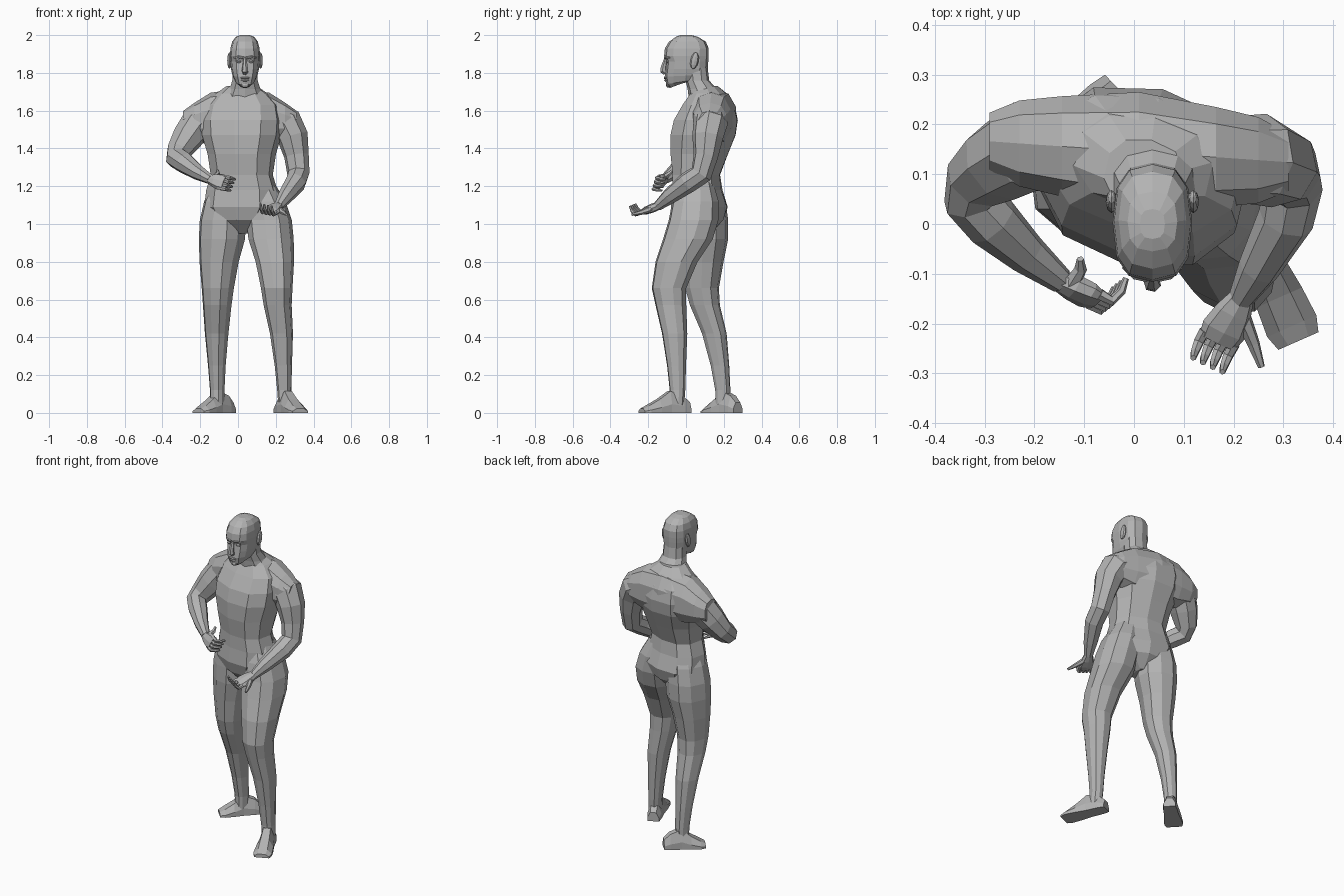
import bpy, bmesh, math
from mathutils import Vector, Matrix

if "Cube" in bpy.data.objects:
    bpy.data.objects.remove(bpy.data.objects["Cube"], do_unlink=True)

skin = bpy.data.materials.new("plain grey")
skin.use_nodes = True
grey = (0.45, 0.45, 0.45, 1)
skin.diffuse_color = grey
skin.node_tree.nodes["Principled BSDF"].inputs["Base Color"].default_value = grey


def finish(name, bm):
    bmesh.ops.recalc_face_normals(bm, faces=bm.faces)
    mesh = bpy.data.meshes.new(name)
    bm.to_mesh(mesh)
    bm.free()
    mesh.materials.append(skin)
    obj = bpy.data.objects.new(name, mesh)
    bpy.context.collection.objects.link(obj)
    return obj


def loft(name, rings):
    """Skin a list of equal point rings and cap both ends."""
    bm = bmesh.new()
    loops = [[bm.verts.new(point) for point in ring] for ring in rings]
    count = len(loops[0])
    for lower, upper in zip(loops, loops[1:]):
        for i in range(count):
            j = (i + 1) % count
            bm.faces.new((lower[i], lower[j], upper[j], upper[i]))
    bm.faces.new(loops[0])
    bm.faces.new(loops[-1])
    return finish(name, bm)


def soft(value, power):
    return math.copysign(abs(value) ** power, value)


def level_ring(centre, width, depth, yaw=0, count=10, power=0.85):
    """Flat rounded ring, turned about the vertical by yaw degrees."""
    turn = Matrix.Rotation(math.radians(yaw), 3, 'Z')
    ring = []
    for i in range(count):
        angle = math.tau * i / count
        point = Vector((width * soft(math.sin(angle), power), -depth * soft(math.cos(angle), power), 0))
        ring.append(turn @ point + Vector(centre))
    return ring


def tube(name, path, radii, count=8):
    """Limb along a path of points, with a twist-free frame."""
    points = [Vector(p) for p in path]
    last = len(points) - 1
    old, side, rings = None, None, []
    for i, (centre, radius) in enumerate(zip(points, radii)):
        ahead = (points[min(i + 1, last)] - points[max(i - 1, 0)]).normalized()
        side = ahead.orthogonal().normalized() if old is None else old.rotation_difference(ahead) @ side
        up, old = ahead.cross(side), ahead
        angles = [math.tau * k / count for k in range(count)]
        rings.append([centre + radius * (side * math.cos(a) + up * math.sin(a)) for a in angles])
    return loft(name, rings)


def blob(name, place, size, tilt=0):
    bm = bmesh.new()
    bmesh.ops.create_uvsphere(bm, u_segments=8, v_segments=6, radius=1)
    matrix = Matrix.Translation(place) @ Matrix.Rotation(tilt, 4, 'X') @ Matrix.Diagonal((*size, 1))
    bmesh.ops.transform(bm, matrix=matrix, verts=bm.verts)
    return finish(name, bm)


# Torso, turned a little so the left side leads: y, z, width, depth
loft("torso", [level_ring((.02, y, z), width, depth, yaw=-13) for y, z, width, depth in [
    (.07, .95, .03, .06),
    (.07, 1.02, .15, .13),
    (.07, 1.09, .2, .15),
    (.06, 1.18, .19, .13),
    (.055, 1.26, .165, .125),
    (.07, 1.37, .18, .155),
    (.09, 1.47, .21, .175),
    (.105, 1.55, .215, .17),
    (.12, 1.63, .2, .135),
    (.12, 1.69, .14, .095),
    (.1, 1.73, .08, .07)]])

# Shoulder girdle across the upper back: reach from the spine, depth, height
half = [(.3, .06, .07), (.24, .09, .1), (.155, .105, .14)]
girdle = [(-x, depth, height) for x, depth, height in half] + [(0, .125, .15)] + half[::-1]
loft("shoulders", [
    [(x + .01, .145 - .07 * x + p.x, 1.565 - .4 * x * x + p.y) for p in level_ring((0, 0, 0), depth, height)]
    for x, depth, height in girdle])

# Neck, sloping back into the shoulders
head_x = .037
loft("neck", [level_ring((head_x, y, z), radius, radius * .9) for y, z, radius in [
    (.125, 1.65, .12), (.085, 1.715, .085), (.06, 1.76, .07), (.055, 1.83, .066)]])

# Head, with the jaw rising towards the nape: height, front, back, half width
head = []
for z, front, back, width in [
        (1.72, -.085, .02, .028),
        (1.74, -.105, .09, .052),
        (1.78, -.113, .11, .066),
        (1.82, -.108, .115, .074),
        (1.86, -.103, .118, .078),
        (1.89, -.116, .12, .08),
        (1.93, -.112, .12, .077),
        (1.965, -.09, .105, .068),
        (1.99, -.055, .065, .05),
        (2, -.03, .03, .025)]:
    ring = level_ring((head_x, (front + back) / 2, z), width, (back - front) / 2, count=12, power=.75)
    for point in ring:
        point.z += max(0, 1.8 - z) / 2 * (point.y - front) / (back - front)
    head.append(ring)
loft("head", head)

# Face
tube("nose", [(head_x, -.106, 1.88), (head_x, -.119, 1.83), (head_x, -.12, 1.81), (head_x, -.108, 1.8)],
     (.008, .015, .018, .014), count=6)
blob("upper_lip", (head_x, -.109, 1.773), (.025, .009, .006))
blob("lower_lip", (head_x, -.107, 1.761), (.021, .009, .006))
blob("chin", (head_x, -.093, 1.736), (.024, .013, .014))
for sign, word in ((1, "left"), (-1, "right")):
    blob(word + "_eye", (head_x + sign * .032, -.095, 1.86), (.014, .011, .008))
    tube(word + "_brow", [(head_x + sign * .01, -.11, 1.88), (head_x + sign * .035, -.104, 1.886),
                          (head_x + sign * .058, -.085, 1.88)], (.007, .008, .005), count=6)
    blob(word + "_ear", (head_x + sign * .082, .045, 1.865), (.012, .022, .045), tilt=-.2)


# Arms, shoulder to wrist, sharing one set of radii
arm_radii = (.085, .092, .083, .066, .06, .057, .042, .026)
left_wrist = (.215, -.15, 1.095)
right_wrist = (-.145, -.115, 1.235)
tube("left_arm", [
    (.18, .13, 1.57), (.255, .13, 1.53), (.29, .115, 1.46), (.31, .105, 1.36),
    (.32, .08, 1.265), (.305, .01, 1.22), (.25, -.09, 1.145), left_wrist], arm_radii)
tube("right_arm", [
    (-.15, .16, 1.57), (-.22, .155, 1.525), (-.27, .125, 1.455), (-.315, .09, 1.385),
    (-.325, .05, 1.35), (-.285, .005, 1.325), (-.215, -.06, 1.275), right_wrist], arm_radii)


def hand(word, wrist, knuckle, side, curl, thumb):
    """Palm slab, four curling fingers and a thumb."""
    wrist, knuckle = Vector(wrist), Vector(knuckle)
    along = (knuckle - wrist).normalized()
    side = Vector(side)
    side = (side - along * side.dot(along)).normalized()
    flat = along.cross(side)
    curl = Vector(curl).normalized()
    rings = []
    for step, width, height in ((-.15, .022, .022), (.35, .038, .024), (.8, .046, .021), (1.1, .04, .013)):
        centre = wrist.lerp(knuckle, step)
        rings.append([centre + side * p.x * width + flat * p.y * height
                      for p in level_ring((0, 0, 0), 1, 1, count=8)])
    loft(word + "_palm", rings)
    for i in range(4):
        base = knuckle + side * (i - 1.5) * .022
        bend = base + along * .04
        tube(f"{word}_finger_{i + 1}", [base, base + along * .028, bend + curl * .026, bend + curl * .054],
             (.012, .011, .009, .006), count=6)
    tube(word + "_thumb", thumb, (.018, .013, .007), count=6)


hand("left", left_wrist, (.172, -.228, 1.065), (.85, -.5, -.2), (-.1, -.4, .9),
     [(.215, -.18, 1.08), (.24, -.24, 1.06), (.256, -.287, 1.05)])
hand("right", right_wrist, (-.08, -.15, 1.22), (.3, .3, .9), (.35, 1, -.1),
     [(-.125, -.12, 1.245), (-.107, -.09, 1.265), (-.108, -.07, 1.285)])

# Legs, waist to ankle, sharing heights and radii
leg_heights = (1.22, 1.12, 1.02, .92, .8, .66, .57, .42, .25, .12, .04)
leg_radii = (.08, .11, .118, .118, .1, .082, .073, .06, .045, .037, .036)


def leg(name, centres, depth, yaw):
    loft(name, [level_ring((x, y, z), radius, radius * depth, yaw)
                for (x, y), z, radius in zip(centres, leg_heights, leg_radii)])


leg("left_leg", [(.11, .055), (.14, .05), (.165, .04), (.175, .01), (.195, -.05), (.205, -.09),
                 (.21, -.08), (.23, -.06), (.24, -.05), (.245, -.045), (.25, -.05)], depth=1.13, yaw=-10)
leg("right_leg", [(-.05, .08), (-.065, .09), (-.08, .095), (-.085, .095), (-.1, .09), (-.107, .085),
                  (-.11, .1), (-.113, .15), (-.112, .18), (-.11, .195), (-.11, .195)], depth=1.08, yaw=-25)


def foot(name, heel, toe):
    """Wedge from heel to toe with a narrower top."""
    heel, toe = Vector(heel), Vector(toe)
    side = (toe - heel).normalized().cross(Vector((0, 0, 1)))
    outline = ((-1, 0), (1, 0), (1, .4), (.5, 1), (-.5, 1), (-1, .4))
    rings = []
    for step, width, height in ((0, .034, .055), (.15, .04, .09), (.42, .042, .115),
                                (.65, .05, .072), (.88, .054, .038), (1, .044, .022)):
        centre = heel.lerp(toe, step)
        rings.append([centre + side * width * a + Vector((0, 0, height * b)) for a, b in outline])
    loft(name, rings)


foot("left_foot", (.22, .015, 0), (.33, -.235, 0))
foot("right_foot", (-.035, .275, 0), (-.21, .11, 0))
